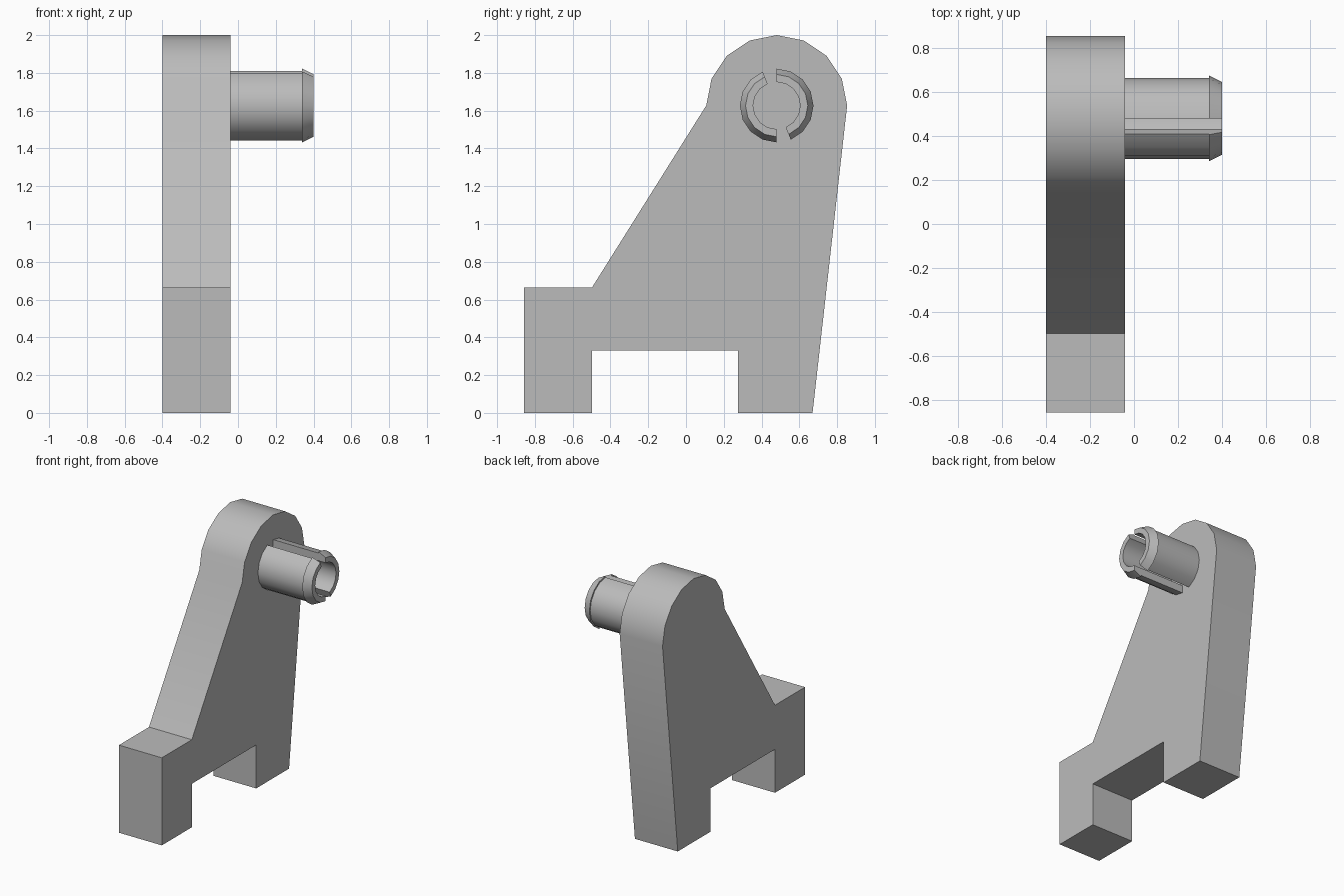
import bpy, bmesh, math

cube = bpy.data.objects.get("Cube")
if cube:
    bpy.data.objects.remove(cube, do_unlink=True)

grey = bpy.data.materials.new("light grey")
grey.use_nodes = True
colour = (0.5, 0.5, 0.5, 1)
grey.diffuse_color = colour
grey.node_tree.nodes["Principled BSDF"].inputs["Base Color"].default_value = colour

BACK, FACE = -0.4, -0.04      # plate thickness along x
CY, CZ = 0.48, 1.627          # pin axis
STEP = math.pi / 8


def on_circle(x, radius, step):
    a = step * STEP
    return (x, CY + radius * math.cos(a), CZ + radius * math.sin(a))


def finish(bm, name):
    bmesh.ops.recalc_face_normals(bm, faces=bm.faces)
    mesh = bpy.data.meshes.new(name)
    bm.to_mesh(mesh)
    bm.free()
    mesh.materials.append(grey)
    obj = bpy.data.objects.new(name, mesh)
    bpy.context.collection.objects.link(obj)
    bpy.ops.object.select_all(action='DESELECT')
    obj.select_set(True)
    bpy.context.view_layer.objects.active = obj
    bpy.ops.object.shade_smooth_by_angle(angle=math.radians(28))
    return obj


# Bracket plate: footed side profile with a rounded top, extruded along x
feet = [(0.67, 0), (0.275, 0), (0.275, 0.33), (-0.497, 0.33), (-0.497, 0),
        (-0.857, 0), (-0.857, 0.665), (-0.497, 0.665)]
bm = bmesh.new()
outline = [(BACK, y, z) for y, z in reversed(feet)]
outline = [(BACK, y, z) for y, z in feet]
outline += [on_circle(BACK, 0.373, s) for s in range(8, -1, -1)]
side = bm.faces.new([bm.verts.new(p) for p in outline])
grown = bmesh.ops.extrude_face_region(bm, geom=[side])
moved = [v for v in grown["geom"] if isinstance(v, bmesh.types.BMVert)]
bmesh.ops.translate(bm, verts=moved, vec=(FACE - BACK, 0, 0))
finish(bm, "bracket_plate")

# Split hollow pin: two lipped shells with a slot between them
section = [(FACE, 0.125), (FACE, 0.184), (0.34, 0.184),
           (0.34, 0.195), (0.4, 0.165), (0.4, 0.125)]


def pin_shell(name, first):
    bm = bmesh.new()
    rings = [[bm.verts.new(on_circle(x, r, s)) for x, r in section]
             for s in range(first, first + 8)]
    for a, b in zip(rings, rings[1:]):
        for i in range(len(section)):
            j = (i + 1) % len(section)
            bm.faces.new((a[i], a[j], b[j], b[i]))
    bm.faces.new(rings[0])
    bm.faces.new(rings[-1])
    finish(bm, name)


pin_shell("pin_back_shell", -3)
pin_shell("pin_front_shell", 5)
